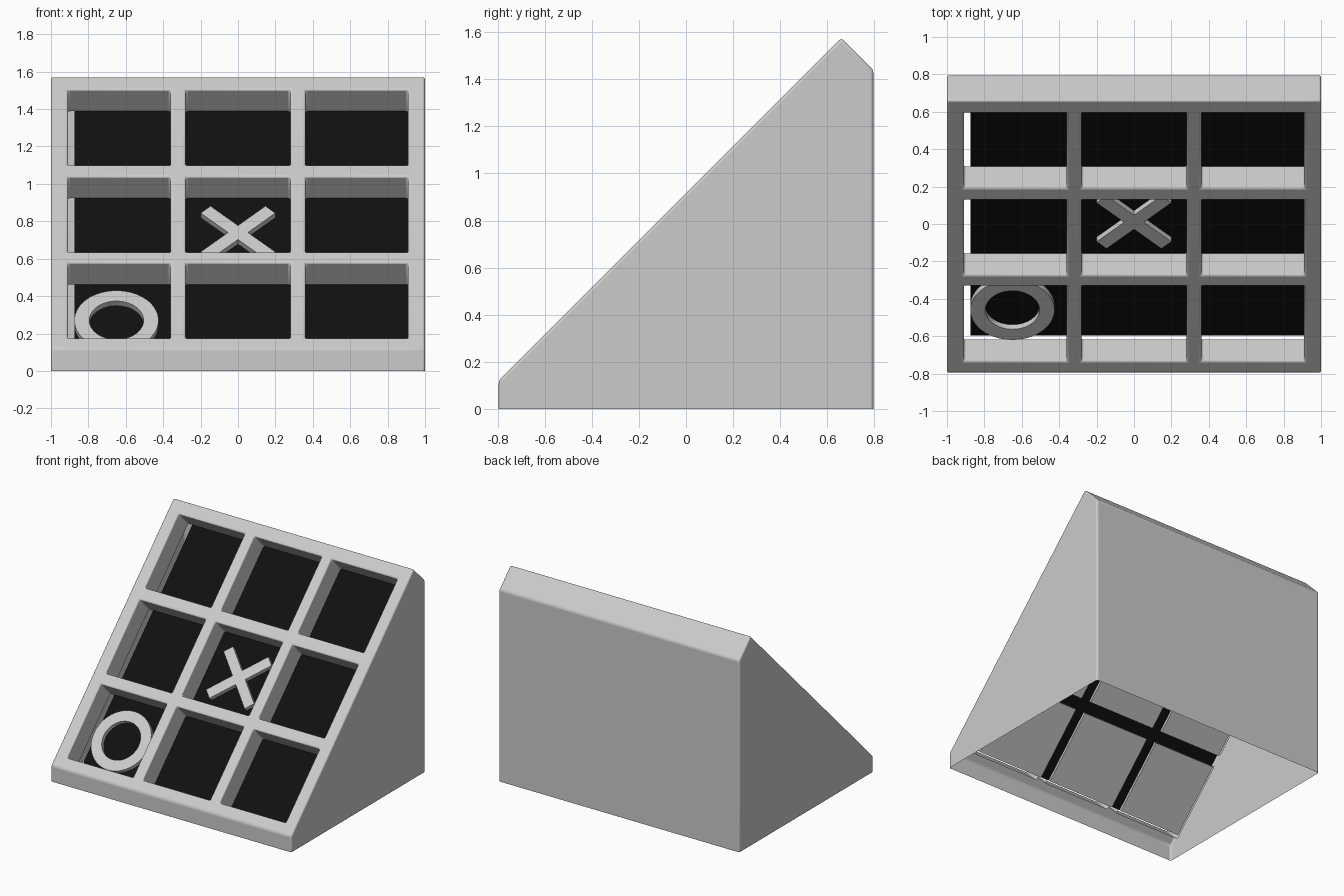
import bpy, bmesh, math
from mathutils import Vector, Matrix

if "Cube" in bpy.data.objects:
    bpy.data.objects.remove(bpy.data.objects["Cube"])

R2 = math.sqrt(2)
C = 0.915                      # outer slope lies on z = y + C
HALF_Y = 0.795
DEPTH = 0.165                  # depth of the cell pockets


def on_slope(x, s, d):
    """Point at x, distance s up the slope, depth d below its surface."""
    c = C - R2 * d
    return Vector((x, (R2 * s - c) / 2, (R2 * s + c) / 2))


def add_object(name, bm, mat=None, smooth=True):
    me = bpy.data.meshes.new(name)
    bm.to_mesh(me)
    bm.free()
    ob = bpy.data.objects.new(name, me)
    bpy.context.collection.objects.link(ob)
    if mat:
        me.materials.append(mat)
    if smooth:
        bpy.ops.object.select_all(action='DESELECT')
        bpy.context.view_layer.objects.active = ob
        ob.select_set(True)
        bpy.ops.object.shade_smooth_by_angle(angle=math.radians(30))
    return ob


def place(ob, x, s, d):
    ob.location = on_slope(x, s, d)
    ob.rotation_euler = (math.radians(45), 0, 0)


def add_box(bm, size, center=(0, 0, 0), turn=0):
    bmesh.ops.create_cube(bm, size=1, matrix=Matrix.Translation(center)
                          @ Matrix.Rotation(turn, 4, 'Z') @ Matrix.Diagonal((*size, 1)))


black = bpy.data.materials.new("black")
black.diffuse_color = (0.005, 0.005, 0.005, 1)
black.use_nodes = True
black.node_tree.nodes["Principled BSDF"].inputs["Base Color"].default_value = black.diffuse_color

# Housing: one open-bottomed skin with nine pockets in the sloping front
xs = [-1, -0.91, -0.36, -0.28, 0.28, 0.36, 0.91, 1]
zs = [0.12, 0.18, 0.58, 0.64, 1.04, 1.105, 1.505, 1.575]
ss = [(2 * z - C) / R2 for z in zs]
bm = bmesh.new()
grid = [[bm.verts.new(on_slope(x, s, 0)) for x in xs] for s in ss]
for j in range(7):
    for i in range(7):
        quad = [grid[j][i], grid[j][i + 1], grid[j + 1][i + 1], grid[j + 1][i]]
        if i % 2 and j % 2:
            low = [bm.verts.new(on_slope(xs[a], ss[b], DEPTH))
                   for a, b in ((i, j), (i + 1, j), (i + 1, j + 1), (i, j + 1))]
            for k in range(4):
                n = (k + 1) % 4
                bm.faces.new((quad[k], quad[n], low[n], low[k]))
        else:
            bm.faces.new(quad)

front = [bm.verts.new((x, -HALF_Y, 0)) for x in (-1, 1)]
back_low = [bm.verts.new((x, HALF_Y, 0)) for x in (-1, 1)]
back_top = [bm.verts.new((x, HALF_Y, 1.44)) for x in (-1, 1)]
bm.faces.new([front[0], front[1]] + grid[0][::-1])
chamfer = bm.faces.new(grid[-1] + [back_top[1], back_top[0]])
bm.faces.new((back_top[0], back_top[1], back_low[1], back_low[0]))
for k, col in ((0, 0), (1, -1)):
    bm.faces.new([front[k]] + [row[col] for row in grid] + [back_top[k], back_low[k]])
bmesh.ops.recalc_face_normals(bm, faces=bm.faces[:])
chamfer.normal_update()
if chamfer.normal.z < 0:
    bmesh.ops.reverse_faces(bm, faces=bm.faces[:])
housing = add_object("housing", bm)
bevel = housing.modifiers.new("soft_edges", 'BEVEL')
bevel.width = 0.012
bevel.segments = 3
bevel.limit_method = 'ANGLE'
bevel.angle_limit = math.radians(30)

# Black floor panel behind the grid, set slightly up and to the right
x0, x1, s0, s1 = -0.875, 0.945, -0.36, 1.51
bm = bmesh.new()
add_box(bm, (x1 - x0, s1 - s0, 0.015))
floor = add_object("floor_panel", bm, black, smooth=False)
place(floor, (x0 + x1) / 2, (s0 + s1) / 2, DEPTH + 0.0075)

# Grey backing tiles under the floor panel, one per cell
for r in range(3):
    for c in range(3):
        xa, xb = max(xs[2 * c + 1], x0), xs[2 * c + 2]
        sa, sb = max(ss[2 * r + 1], s0), ss[2 * r + 2]
        bm = bmesh.new()
        add_box(bm, (xb - xa, sb - sa, 0.02))
        tile = add_object(f"backing_tile_{r}_{c}", bm, smooth=False)
        place(tile, (xa + xb) / 2, (sa + sb) / 2, DEPTH + 0.025)

# Cross token
bm = bmesh.new()
add_box(bm, (0.49, 0.075, 0.045), turn=math.radians(45))
for sign in (-1, 1):
    o = sign * 0.14125 / R2
    add_box(bm, (0.2075, 0.075, 0.045), (o, -o, 0), math.radians(-45))
place(add_object("cross_token", bm, smooth=False), 0, 0.53, 0.1525)

# Ring token
bm = bmesh.new()
N = 64
loops = []
for r, h in ((0.225, -1), (0.225, 1), (0.145, 1), (0.145, -1)):
    loops.append([bm.verts.new((r * math.cos(2 * math.pi * k / N),
                                r * math.sin(2 * math.pi * k / N), h * 0.0225))
                  for k in range(N)])
for a in range(4):
    p, q = loops[a], loops[(a + 1) % 4]
    for k in range(N):
        n = (k + 1) % N
        bm.faces.new((p[k], p[n], q[n], q[k]))
bmesh.ops.recalc_face_normals(bm, faces=bm.faces[:])
place(add_object("ring_token", bm), -0.65, -0.134, 0.1525)
